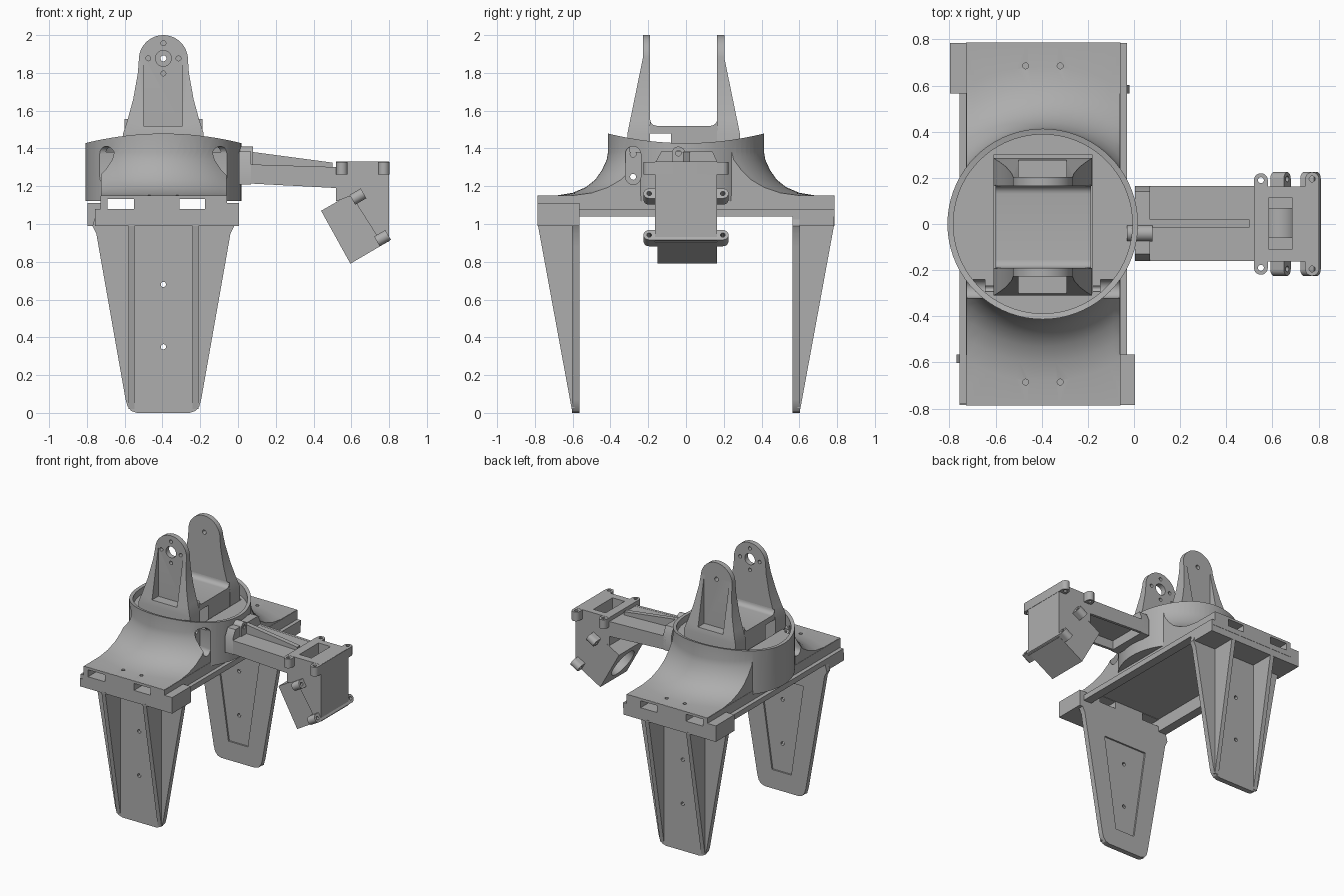
import bpy, bmesh
from math import pi, sin, cos, radians
from mathutils import Matrix, Vector

old = bpy.data.objects.get("Cube")
if old:
    bpy.data.objects.remove(old)

GREY = (0.42, 0.42, 0.42, 1)
mat = bpy.data.materials.new("plain grey")
mat.use_nodes = True
mat.diffuse_color = GREY
mat.node_tree.nodes["Principled BSDF"].inputs["Base Color"].default_value = GREY
CX = -0.395  # centre line of the body


def finish(name, bm):
    bmesh.ops.recalc_face_normals(bm, faces=bm.faces)
    me = bpy.data.meshes.new(name)
    bm.to_mesh(me)
    bm.free()
    me.materials.append(mat)
    ob = bpy.data.objects.new(name, me)
    bpy.context.scene.collection.objects.link(ob)
    return ob


def prism(name, pts, lo, hi, axis):
    """Extrude a 2D outline along an axis."""
    place = {"x": lambda p, d: (d, p[0], p[1]),
             "y": lambda p, d: (p[0], d, p[1]),
             "z": lambda p, d: (p[0], p[1], d)}[axis]
    bm = bmesh.new()
    a, b = ([bm.verts.new(place(p, d)) for p in pts] for d in (lo, hi))
    bm.faces.new(a)
    bm.faces.new(b)
    for i in range(len(pts)):
        j = (i + 1) % len(pts)
        bm.faces.new((a[i], a[j], b[j], b[i]))
    return finish(name, bm)


def box(name, x0, x1, y0, y1, z0, z1):
    return prism(name, [(x0, y0), (x1, y0), (x1, y1), (x0, y1)], z0, z1, "z")


def arc(cx, cy, r, a0, a1, n):
    return [(cx + r * cos(radians(a0 + (a1 - a0) * i / n)),
             cy + r * sin(radians(a0 + (a1 - a0) * i / n))) for i in range(n + 1)]


def rod(name, c, r, lo, hi, axis, n=24):
    return prism(name, arc(c[0], c[1], r, 0, 360, n)[:-1], lo, hi, axis)


def revolve(name, profile, n=72):
    bm = bmesh.new()
    vs = [bm.verts.new((r, 0, z)) for r, z in profile]
    es = [bm.edges.new(p) for p in zip(vs, vs[1:])]
    bmesh.ops.spin(bm, geom=vs + es, cent=(0, 0, 0), axis=(0, 0, 1), angle=2 * pi, steps=n)
    bmesh.ops.remove_doubles(bm, verts=bm.verts, dist=0.0001)
    bmesh.ops.translate(bm, verts=bm.verts, vec=(CX, 0, 0))
    return finish(name, bm)


def combine(ob, *tools, op="DIFFERENCE"):
    """Apply booleans and discard the tools."""
    for t in tools:
        m = ob.modifiers.new("bool", "BOOLEAN")
        m.operation, m.object, m.solver = op, t, "EXACT"
        bpy.context.view_layer.update()
        me = bpy.data.meshes.new_from_object(ob.evaluated_get(bpy.context.evaluated_depsgraph_get()))
        ob.modifiers.clear()
        ob.data = me
        bpy.data.objects.remove(t)
    return ob


def mirror_outline(half):
    """Full outline from (half width, height) points, top to bottom."""
    return [(CX + w, z) for w, z in half] + [(CX - w, z) for w, z in reversed(half)]


# Hood: flare clipped to the deck width, joined to the round collar
hood = revolve("hood", [(0, 1.12), (0.85, 1.12), (0.85, 1.15), (0.68, 1.152), (0.6, 1.165), (0.53, 1.195),
                        (0.48, 1.235), (0.445, 1.285), (0.42, 1.34), (0.41, 1.4), (0.41, 1.5), (0, 1.5)])
combine(hood, box("clip", -0.725, -0.06, -0.785, 0.785, 1, 1.6), op="INTERSECT")
combine(hood, rod("collar", (CX - 0.0005, 0), 0.413, 1.121, 1.495, "z", 72),
        box("deck", -0.727, -0.058, -0.786, 0.786, 1.04, 1.149), op="UNION")
rim = [(y / 20, 1.428 + 0.05 * (y / 8.2) ** 2) for y in range(-10, 11)]
combine(hood,
        prism("rim_cut", [(-0.5, 2)] + rim + [(0.5, 2)], -1, 0.3, "x"),
        rod("bore", (CX, 0), 0.388, 1.38, 2, "z", 72),
        box("well", -0.608, -0.18, -0.3, 0.3, 1.16, 2),
        box("pocket", -0.69, -0.095, -0.565, 0.565, 1, 1.135))
for x0, x1 in ((-0.69, -0.55), (-0.31, -0.175)):
    combine(hood, box("slot", x0, x1, -1, 1, 1.08, 1.132))
for side in (-1, 1):
    oval = arc(-0.28, 1.37, 0.041, 0, 180, 10) + arc(-0.28, 1.25, 0.041, 180, 360, 10)
    combine(hood, prism("side_slot", oval, CX + side * 0.25, CX + side * 0.6, "x"))
    for x in (-0.47, -0.32):
        combine(hood, rod("screw", (x, side * 0.685), 0.013, 1, 1.3, "z", 12))
for z in (1.37, 1.25):
    combine(hood, rod("screw", (-0.28, z), 0.016, -1, 0.3, "x", 12))

# Side rails under the deck edge and two corner tabs
for n, x0, x1 in (("right", -0.757, -0.692), ("left", -0.093, -0.03)):
    box(n + "_rail", x0, x1, -0.78, 0.785, 1.04, 1.08)
box("left_front_tab", -0.06, 0.005, -0.785, -0.565, 0.99, 1.11)
box("right_back_tab", -0.797, -0.727, 0.565, 0.785, 0.99, 1.11)

# Legs: tapered panel, two wedge ribs, recessed inner face
panel = mirror_outline([(0.36, 1.042), (0.375, 0.99), (0.355, 0.95), (0.343, 0.88), (0.2, 0.07),
                        (0.19, 0.035), (0.17, 0.01), (0.14, 0)])
recess = mirror_outline([(0.18, 0.83), (0.08, 0.14)])
for n, s in (("front", -1), ("back", 1)):
    leg = prism(n + "_leg", panel, s * 0.565, s * 0.603, "y")
    combine(leg, prism("recess", recess, s * 0.5, s * 0.577, "y"))
    for z in (0.68, 0.35):
        combine(leg, rod("hole", (CX, z), 0.014, s * 0.5, s * 0.7, "y", 12))
    for x in (-0.17, 0.17):
        prism(n + "_leg_rib", [(s * 0.59, 1), (s * 0.785, 1), (s * 0.605, 0.02), (s * 0.59, 0.02)],
              CX + x - 0.016, CX + x + 0.016, "x")
    box(n + "_leg_head", -0.757, -0.03, s * 0.567, s * 0.784, 0.99, 1.05)

# Yoke: two tapered uprights on a saddle
upright = mirror_outline([(0.13, 1.87), (0.135, 1.8), (0.16, 1.66), (0.19, 1.55), (0.213, 1.48), (0.213, 1.3)])
upright += arc(CX, 1.87, 0.13, 180, 0, 24)[1:-1]
for n, f in (("front", lambda y: y), ("back", lambda y: -0.025 - y)):
    up = prism(n + "_upright", upright, f(-0.31), f(-0.19), "y")
    combine(up,
            prism("slope", [(f(-0.31), 1.48), (f(-0.228), 1.88), (f(-0.228), 2.1), (f(-0.4), 2.1), (f(-0.4), 1.48)],
                  -1, 0.3, "x"),
            prism("channel", [(-0.5, 1.52), (-0.293, 1.52), (-0.293, 1.9), (-0.5, 1.9)], f(-0.35), f(-0.228), "y"))
    holes = [(0, 0, 0.016)]
    if n == "front":
        holes = [(0, 0, 0.042)] + [(0.08 * a, 0.08 * b, 0.013) for a, b in ((1, 0), (-1, 0), (0, 1), (0, -1))]
    for dx, dz, r in holes:
        combine(up, rod("hole", (CX + dx, 1.877 + dz), r, -0.5, 0.5, "y", 20))
saddle = [(-0.195, 1.48), (0.17, 1.48)] + arc(0.13, 1.555, 0.035, 0, -90, 6) + arc(-0.155, 1.555, 0.035, -90, -180, 6)
prism("yoke_saddle", saddle, -0.6, -0.187, "x")
box("yoke_block", -0.6, -0.187, -0.08, 0.17, 1.17, 1.5)

# Side arm: flange, lug, sloped channel and stiffening rib
flange = [(-0.16, 1.21), (0.165, 1.21), (0.165, 1.33), (0.14, 1.385), (-0.13, 1.385), (-0.16, 1.33)]
prism("arm_flange", flange, 0.005, 0.07, "x")
lug = prism("arm_lug", [(-0.075, 1.3), (-0.005, 1.3)] + arc(-0.04, 1.375, 0.035, 0, 180, 10), -0.03, 0.08, "x")
combine(lug, rod("hole", (-0.04, 1.375), 0.015, -0.1, 0.2, "x", 12))
prism("arm_plate", [(0.05, 1.315), (0.53, 1.3), (0.53, 1.265), (0.05, 1.28)], -0.16, 0.165, "y")
for y in (-0.16, 0.145):
    prism("arm_side", [(0.05, 1.316), (0.53, 1.301), (0.53, 1.19), (0.05, 1.215)], y, y + 0.02, "y")
prism("arm_rib", [(0.05, 1.385), (0.5, 1.325), (0.5, 1.28), (0.05, 1.28)], -0.015, 0.02, "y")

# Motor housing with a top opening and a tilted square motor below
housing = prism("motor_housing", [(0.52, 1.33), (0.8, 1.33), (0.8, 0.905), (0.74, 0.93), (0.6, 1.15), (0.52, 1.12)],
                -0.163, 0.163, "y")
combine(housing, box("opening", 0.585, 0.685, -0.11, 0.115, 1.2, 1.5))
rod("motor_shaft", (0.635, 1.18), 0.08, -0.06, 0.07, "y")
motor = prism("tilted_motor", [(0.44, 1.07), (0.65, 1.19), (0.8, 0.91), (0.595, 0.79)], -0.15, 0.163, "y")
bore = rod("bore", (0, 0), 0.11, -0.1, 0.07, "z", 32)
tilt = Matrix.Rotation(radians(60), 4, "Y")
bore.data.transform(Matrix.Translation((0.5175, 0.005, 0.93)) @ tilt)
combine(motor, bore)


def ears(name, x, z, reach, rot):
    """Mounting bar with rounded, drilled ends."""
    e = reach - 0.03
    bar = prism(name, arc(0, e, 0.03, 0, 180, 10) + arc(0, -e, 0.03, 180, 360, 10), -0.034, 0.034, "z")
    for y in (-e, e):
        combine(bar, rod("hole", (0, y), 0.013, -0.1, 0.1, "z", 12))
    bar.data.transform(Matrix.Translation((x, 0, z)) @ rot)
    return bar


combine(ears("inner_ears", 0.55, 1.295, 0.22, Matrix()), box("gap", 0.585, 0.685, -0.11, 0.115, 1.2, 1.5))
ears("outer_ears", 0.772, 1.295, 0.225, Matrix())
combine(ears("upper_motor_ears", 0.635, 1.145, 0.225, tilt), box("gap", 0.585, 0.685, -0.11, 0.115, 1.2, 1.5))
ears("lower_motor_ears", 0.765, 0.925, 0.225, tilt)

# Smooth the round surfaces while keeping hard edges
for ob in bpy.context.scene.objects:
    ob.select_set(ob.type == "MESH")
    if ob.type == "MESH":
        bpy.context.view_layer.objects.active = ob
bpy.ops.object.shade_smooth_by_angle(angle=radians(30))
